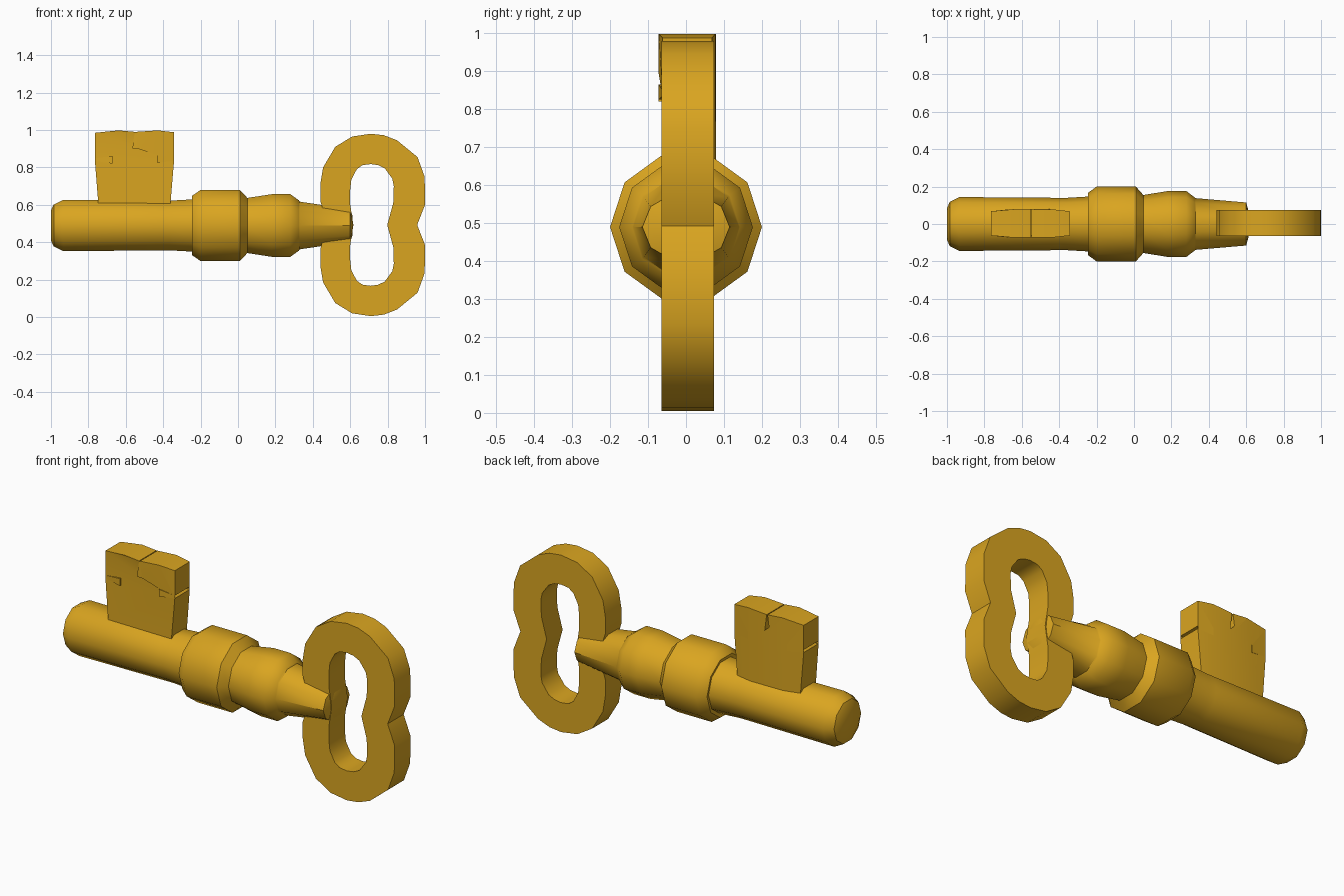
import bpy, bmesh, math

if "Cube" in bpy.data.objects:
    bpy.data.objects.remove(bpy.data.objects["Cube"])

ZC = 0.4925  # height of the key's axis

gold = bpy.data.materials.new("gold")
gold.diffuse_color = (0.70, 0.376, 0.0144, 1)
gold.use_nodes = True
gold.node_tree.nodes["Principled BSDF"].inputs["Base Color"].default_value = gold.diffuse_color


def finish(bm, name):
    bmesh.ops.recalc_face_normals(bm, faces=bm.faces)
    me = bpy.data.meshes.new(name)
    bm.to_mesh(me)
    bm.free()
    me.materials.append(gold)
    ob = bpy.data.objects.new(name, me)
    bpy.context.collection.objects.link(ob)
    bpy.ops.object.select_all(action='DESELECT')
    ob.select_set(True)
    bpy.context.view_layer.objects.active = ob
    bpy.ops.object.shade_smooth_by_angle(angle=math.radians(38))
    return ob


def lathe_x(name, profile, sides=10):
    """Revolve (x, y radius, z radius) rows about the key axis."""
    bm = bmesh.new()
    rings = []
    for x, ry, rz in profile:
        rings.append([bm.verts.new((x, ry * math.cos(2 * math.pi * i / sides),
                                    ZC - 0.003 + rz * math.sin(2 * math.pi * i / sides)))
                      for i in range(sides)])
    for a, b in zip(rings, rings[1:]):
        for i in range(sides):
            j = (i + 1) % sides
            bm.faces.new((a[i], a[j], b[j], b[i]))
    bm.faces.new(rings[0])
    bm.faces.new(rings[-1])
    return finish(bm, name)


# shaft with rounded tip, collar, bead and tapered neck
shaft = [(-1, .085), (-.985, .118), (-.935, .144), (-.4, .14), (-.36, .14), (-.24, .147),
         (-.245, .167), (-.2, .2), (.01, .2), (.05, .155), (.18, .176), (.28, .176),
         (.325, .142)]
lathe_x("shaft", [(x, r, r) for x, r in shaft]
        + [(.33, .138, .134), (.6, .115, .092), (.612, .07, .055)])

# bow: closed waisted loop, upper half mirrored to the lower half
outer = [(.44, .62), (.44, .71), (.455, .80), (.52, .91), (.61, .965), (.71, .98),
         (.78, .972), (.85, .945), (.96, .855), (.998, .75), (1.0, .60)]
inner = [(.60, .60), (.60, .68), (.606, .735), (.635, .79), (.665, .812), (.71, .818),
         (.75, .812), (.785, .795), (.825, .74), (.833, .70), (.83, .61)]


def loop(half, left_x, right_x):
    low = [(x, 2 * ZC - z) for x, z in reversed(half)]
    return [(left_x, ZC)] + half + [(right_x, ZC)] + low


bm = bmesh.new()
o, n = loop(outer, .48, .958), loop(inner, .617, .798)
lay = [[bm.verts.new((x, y, z)) for x, z in pts]
       for pts, y in ((o, -.065), (o, .074), (n, .074), (n, -.065))]
for k in range(4):
    a, b = lay[k], lay[(k + 1) % 4]
    for i in range(len(o)):
        j = (i + 1) % len(o)
        bm.faces.new((a[i], a[j], b[j], b[i]))
finish(bm, "bow")

# bit: notched plate, slightly thicker in its middle
plate = [(-.745, .55), (-.748, .62), (-.765, .835), (-.67, .82), (-.67, .86), (-.765, .85),
         (-.765, .985), (-.64, .998), (-.552, .99), (-.565, .9), (-.535, .9), (-.547, .99),
         (-.43, .998), (-.342, .988), (-.342, .85), (-.432, .865), (-.432, .825),
         (-.342, .835), (-.36, .62), (-.362, .55), (-.45, .55), (-.65, .55)]
bm = bmesh.new()


def depth(x):
    return .065 + .011 * max(0, min(1, (.21 - abs(x + .553)) / .1))


front = [bm.verts.new((x, .003 - depth(x), z)) for x, z in plate]
back = [bm.verts.new((x, .003 + depth(x), z)) for x, z in plate]
caps = [bm.faces.new(front), bm.faces.new(back[::-1])]
for i in range(len(plate)):
    j = (i + 1) % len(plate)
    bm.faces.new((front[i], front[j], back[j], back[i]))
bmesh.ops.triangulate(bm, faces=caps)
finish(bm, "bit")
